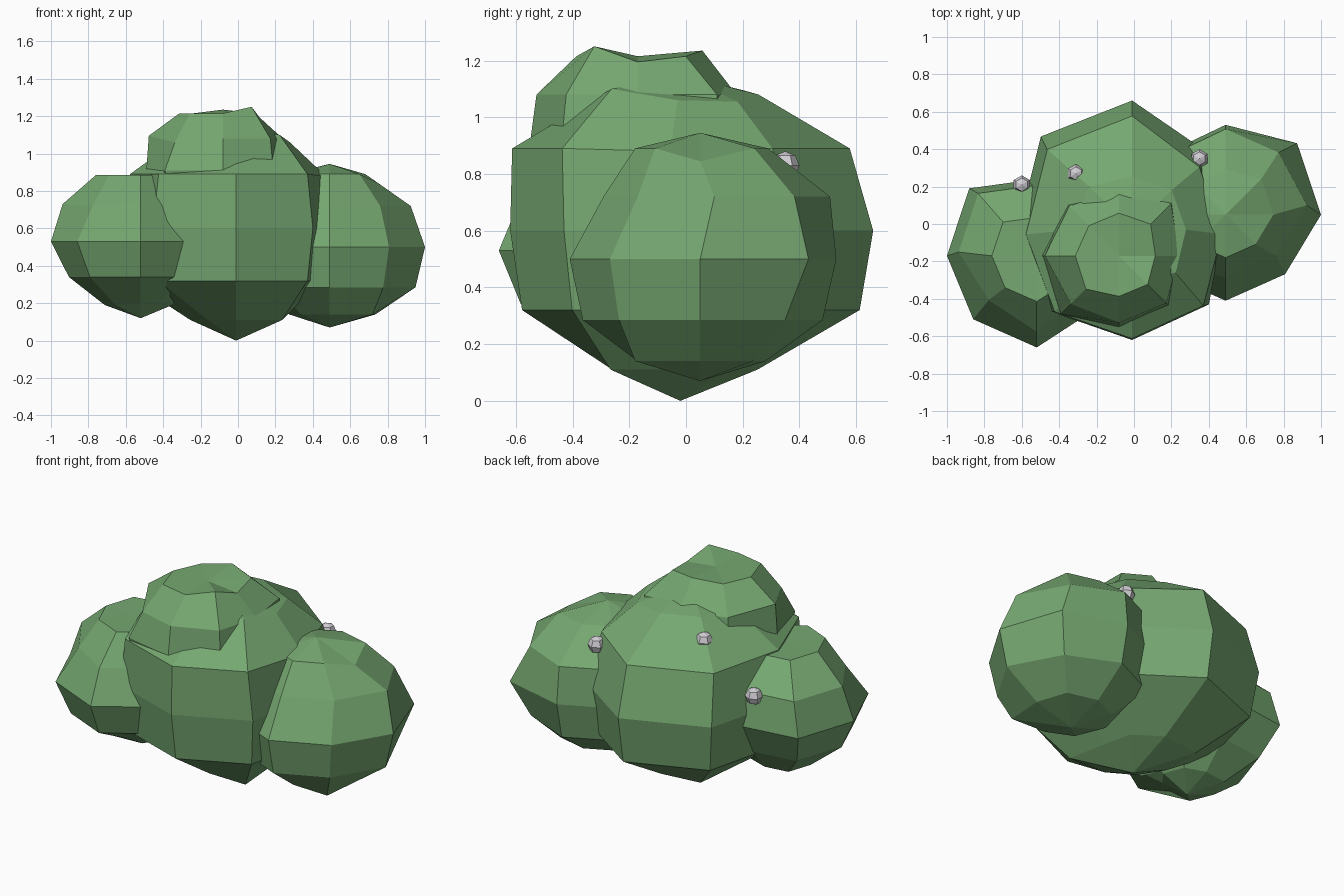
import bpy
import bmesh
from math import sin, cos, tau
from mathutils import Vector

if "Cube" in bpy.data.objects:
    bpy.data.objects.remove(bpy.data.objects["Cube"], do_unlink=True)


def make_material(name, rgb):
    mat = bpy.data.materials.new(name)
    mat.use_nodes = True
    color = (*rgb, 1)
    mat.diffuse_color = color
    bsdf = mat.node_tree.nodes["Principled BSDF"]
    bsdf.inputs["Base Color"].default_value = color
    bsdf.inputs["Roughness"].default_value = 0.9
    return mat


leaf_green = make_material("leaf green", (0.18, 0.39, 0.165))
berry_grey = make_material("berry grey", (0.64, 0.62, 0.66))


def finish(name, bm, mat):
    bmesh.ops.recalc_face_normals(bm, faces=bm.faces)
    mesh = bpy.data.meshes.new(name)
    bm.to_mesh(mesh)
    bm.free()
    mesh.materials.append(mat)
    obj = bpy.data.objects.new(name, mesh)
    bpy.context.collection.objects.link(obj)
    return obj


def clump(name, center, bottom, top, rings, spokes, dents):
    """Faceted lump: rings are (radius factor, height, y shift), spokes are radii
    from +x round, dents map (ring, spoke) to (radius scale, lift)."""
    bm = bmesh.new()
    cx, cy = center
    n = len(spokes)
    low = bm.verts.new((cx, cy, bottom))
    high = bm.verts.new((cx, cy, top))
    loops = []
    for k, (factor, z, shift) in enumerate(rings):
        loop = []
        for i, spoke in enumerate(spokes):
            scale, lift = dents.get((k, i), (1, 0))
            r = spoke * factor * scale
            a = tau * i / n
            loop.append(bm.verts.new((cx + r * cos(a), cy + shift + r * sin(a), z + lift)))
        loops.append(loop)
    for i in range(n):
        j = (i + 1) % n
        bm.faces.new((low, loops[0][j], loops[0][i]))
        bm.faces.new((high, loops[-1][i], loops[-1][j]))
        for a, b in zip(loops, loops[1:]):
            bm.faces.new((a[i], a[j], b[j], b[i]))
    return finish(name, bm, leaf_green)


# Leaf clumps
clump("center_clump", (-0.01, -0.02), 0.0, 1.15,
      [(0.40, 0.11, 0), (0.93, 0.32, 0), (1, 0.60, 0), (0.93, 0.89, -0.035),
       (0.42, 1.08, -0.01)],
      [0.49, 0.57, 0.68, 0.69, 0.61, 0.63, 0.60, 0.58],
      {(0, 7): (1.5, 0), (0, 3): (1.25, 0), (0, 5): (0.85, 0),
       (3, 0): (1.05, -0.01), (3, 1): (0.96, 0), (4, 0): (1.4, -0.02),
       (4, 1): (1.25, -0.025), (4, 3): (1.13, 0.015), (4, 4): (1.2, 0),
       (4, 7): (1.35, 0.02)})
clump("left_side_clump", (0.49, 0.05), 0.07, 0.945,
      [(0.48, 0.14, 0), (0.90, 0.285, 0), (1, 0.50, 0), (0.85, 0.72, 0.05),
       (0.50, 0.89, 0)],
      [0.51, 0.54, 0.48, 0.46, 0.45, 0.45, 0.46, 0.45],
      {(0, 7): (1.5, 0), (1, 1): (0.87, 0), (3, 1): (0.87, 0), (4, 0): (1, -0.045)})
clump("right_side_clump", (-0.52, -0.17), 0.12, 0.88,
      [(0.40, 0.19, 0), (0.80, 0.34, -0.02), (1, 0.53, 0), (0.87, 0.73, 0.02),
       (0.50, 0.885, 0)],
      [0.42, 0.43, 0.41, 0.51, 0.48, 0.48, 0.49, 0.42],
      {(0, 6): (0.7, 0.01), (0, 7): (0.8, 0.01), (3, 5): (0.87, -0.01),
       (3, 7): (0.9, -0.02)})
clump("top_clump", (-0.08, -0.17), 0.55, 1.215,
      [(0.50, 0.60, 0), (0.87, 0.73, 0), (1, 0.91, 0), (0.94, 1.08, 0),
       (0.57, 1.215, 0)],
      [0.34, 0.42, 0.37, 0.40, 0.41, 0.44, 0.38, 0.38],
      {(3, 4): (1.03, 0.015), (3, 5): (0.88, -0.02), (4, 7): (1, 0.035),
       (4, 2): (1.08, 0.02), (4, 0): (1, -0.02)})

# Berries resting on the back of the foliage
for number, spot in enumerate([(0.35, 0.35, 0.83), (-0.31, 0.27, 1.0),
                               (-0.60, 0.21, 0.72)], start=1):
    bm = bmesh.new()
    bmesh.ops.create_uvsphere(bm, u_segments=6, v_segments=4, radius=0.05)
    berry = finish(f"berry_{number}", bm, berry_grey)
    berry.location = Vector(spot)
